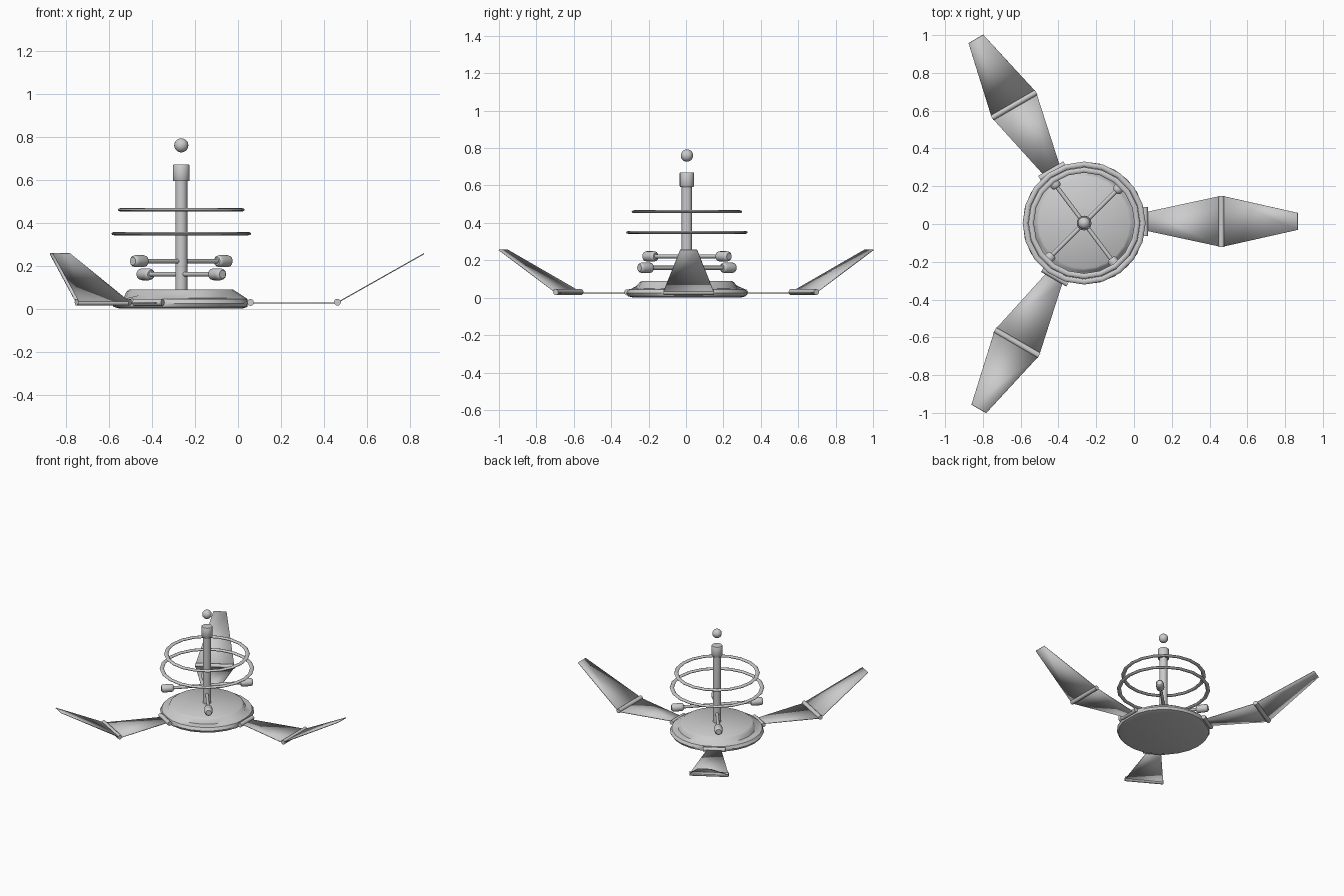
import bpy, bmesh, math
from mathutils import Vector, Matrix

if "Cube" in bpy.data.objects:
    bpy.data.objects.remove(bpy.data.objects["Cube"])

CX, CY = -0.264, 0.005          # axis of the central body
PETAL_ANGLES = [0, 120, 240]


def finish(name, bm, angle=40):
    bmesh.ops.recalc_face_normals(bm, faces=bm.faces)
    mesh = bpy.data.meshes.new(name)
    bm.to_mesh(mesh)
    bm.free()
    ob = bpy.data.objects.new(name, mesh)
    bpy.context.collection.objects.link(ob)
    bpy.ops.object.select_all(action='DESELECT')
    ob.select_set(True)
    bpy.context.view_layer.objects.active = ob
    bpy.ops.object.shade_smooth_by_angle(angle=math.radians(angle))
    return ob


def lathe(profile, segs):
    """Spin (radius, z) points round z; open ends are capped."""
    bm = bmesh.new()
    rings = [[bm.verts.new((r * math.cos(2 * math.pi * i / segs),
                            r * math.sin(2 * math.pi * i / segs), z))
              for i in range(segs)] for r, z in profile]
    for a, b in zip(rings, rings[1:]):
        for i in range(segs):
            j = (i + 1) % segs
            bm.faces.new((a[i], a[j], b[j], b[i]))
    bm.faces.new(rings[0])
    bm.faces.new(rings[-1])
    return bm


def place(bm, *mats):
    m = Matrix.Translation((CX, CY, 0))
    for x in mats:
        m = m @ x
    bmesh.ops.transform(bm, matrix=m, verts=bm.verts)
    return bm


def rotz(deg):
    return Matrix.Rotation(math.radians(deg), 4, 'Z')


T = Matrix.Translation
ALONG_X = Matrix.Rotation(math.pi / 2, 4, 'Y')
ALONG_Y = Matrix.Rotation(math.pi / 2, 4, 'X')

# Central body: rimmed disc, flattened and ramped where the petals hinge
bm = lathe([(0.285, 0), (0.315, 0.008), (0.325, 0.025), (0.312, 0.045),
            (0.268, 0.05), (0.255, 0.08), (0.24, 0.09)], 24)
for v in bm.verts:
    for a in PETAL_ANGLES:
        d = Vector((math.cos(math.radians(a)), math.sin(math.radians(a)), 0))
        dist = v.co.dot(d)
        side = (v.co - d * dist).xy.length
        if dist > 0.308:
            v.co -= d * (dist - 0.308)
        if dist > 0 and side < 0.08 and abs(v.co.z - 0.05) < 0.002:
            v.co += d * 0.015 + Vector((0, 0, 0.012))
finish("central_body", place(bm))

# Mast, cap and tip ball
finish("mast", place(lathe([(0.028, 0.085), (0.028, 0.6)], 16)))
finish("mast_cap", place(lathe([(0.036, 0.593), (0.039, 0.597),
                                (0.039, 0.666), (0.036, 0.67)], 16)))
bm = bmesh.new()
bmesh.ops.create_uvsphere(bm, u_segments=16, v_segments=10, radius=0.033)
finish("tip_ball", place(bm, T((0, 0, 0.76))))


# Two floating rings
def ring(name, major, z, minor=0.0145, height=0.008, segs=20, sides=8):
    bm = bmesh.new()
    loops = []
    for i in range(segs):
        a = 2 * math.pi * i / segs
        loop = []
        for k in range(sides):
            b = 2 * math.pi * k / sides
            r = major + minor * math.cos(b)
            loop.append(bm.verts.new((r * math.cos(a), r * math.sin(a),
                                      height * math.sin(b))))
        loops.append(loop)
    for i in range(segs):
        p, q = loops[i], loops[(i + 1) % segs]
        for k in range(sides):
            n = (k + 1) % sides
            bm.faces.new((p[k], q[k], q[n], p[n]))
    finish(name, place(bm, T((0, 0, z))), 60)


ring("lower_ring", 0.311, 0.349)
ring("upper_ring", 0.281, 0.46)

# Crossed instrument bars with a rounded pod on each end
POD = [(0.019, 0.235), (0.026, 0.241), (0.028, 0.252),
       (0.028, 0.301), (0.026, 0.312), (0.019, 0.319)]
for level, angle, z in (("upper", 45, 0.221), ("lower", 127, 0.16)):
    lift = T((0, 0, z))
    finish(level + "_bar", place(lathe([(0.011, -0.24), (0.011, 0.24)], 12),
                                 lift, rotz(angle), ALONG_X))
    for n, turn in enumerate((0, 180)):
        finish(f"{level}_pod_{n + 1}",
               place(lathe(POD, 14), lift, rotz(angle + turn), ALONG_X))


# Petals: a flat inner panel and a raised outer panel with two hinges
def panel(name, angle, start, end, w0, w1, thick=0.005):
    bm = bmesh.new()
    p, q = Vector((start[0], 0, start[1])), Vector((end[0], 0, end[1]))
    d = (q - p).normalized()
    up = Vector((-d.z, 0, d.x)) * thick / 2
    ends = []
    for c, w in ((p, w0), (q, w1)):
        s = Vector((0, w / 2, 0))
        ends.append([bm.verts.new(c + o) for o in (s + up, up - s, -up - s, s - up)])
    a, b = ends
    bm.faces.new(a)
    bm.faces.new(b)
    for i in range(4):
        j = (i + 1) % 4
        bm.faces.new((a[i], a[j], b[j], b[i]))
    finish(name, place(bm, rotz(angle), T((0, 0.009, 0))), 100)


def hinge(name, angle, r, z, length):
    finish(name, place(lathe([(0.016, -length / 2), (0.016, length / 2)], 12),
                       rotz(angle), T((r, 0.009, z)), ALONG_Y))


for n, a in enumerate(PETAL_ANGLES, 1):
    hinge(f"petal_{n}_inner_hinge", a, 0.322, 0.029, 0.154)
    panel(f"petal_{n}_inner_panel", a, (0.33, 0.026), (0.72, 0.026), 0.1, 0.268)
    hinge(f"petal_{n}_outer_hinge", a, 0.727, 0.03, 0.27)
    panel(f"petal_{n}_outer_panel", a, (0.73, 0.03), (1.13, 0.256), 0.27, 0.09)
